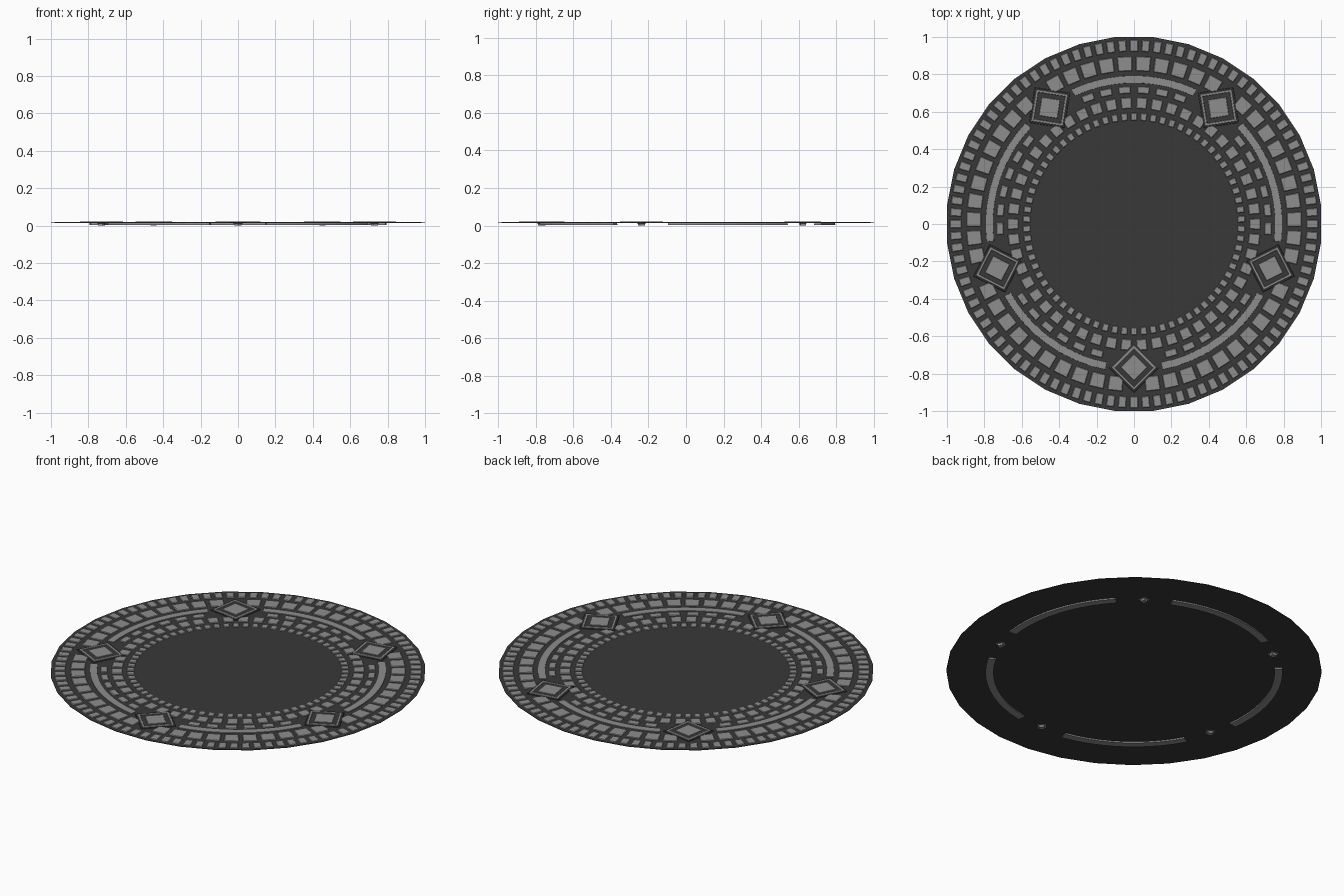
import bpy, bmesh
from math import pi, cos, sin, radians

if "Cube" in bpy.data.objects:
    bpy.data.objects.remove(bpy.data.objects["Cube"])

Z_BASE, Z_TOP = 0.016, 0.019


def material(name, v):
    m = bpy.data.materials.new(name)
    m.diffuse_color = (v, v, v, 1)
    m.use_nodes = True
    m.node_tree.nodes["Principled BSDF"].inputs["Base Color"].default_value = m.diffuse_color
    return m


DARK = material("dark_stone", 0.04)
LIGHT = material("light_stone", 0.27)


def finish(name, bm, mat):
    bmesh.ops.recalc_face_normals(bm, faces=bm.faces)
    me = bpy.data.meshes.new(name)
    bm.to_mesh(me)
    bm.free()
    me.materials.append(mat)
    ob = bpy.data.objects.new(name, me)
    bpy.context.collection.objects.link(ob)
    return ob


def polar(r, a, z):
    return (r * cos(a), r * sin(a), z)


def arc_block(bm, r0, r1, a0, a1, z0, z1, steps=1, taper=0.0):
    """Curved block between two radii and two angles, narrower on top."""
    rows = []
    for i in range(steps + 1):
        t = i / steps
        a = a0 + (a1 - a0) * t
        at = a0 + taper / r1 + (a1 - a0 - 2 * taper / r1) * t
        rows.append([bm.verts.new(p) for p in (
            polar(r0, a, z0), polar(r1, a, z0),
            polar(r1 - taper, at, z1), polar(r0 + taper, at, z1))])
    for u, v in zip(rows, rows[1:]):
        for k in range(4):
            j = (k + 1) % 4
            bm.faces.new((u[k], u[j], v[j], v[k]))
    bm.faces.new(rows[0])
    bm.faces.new(rows[-1])


DIAMONDS = [-pi / 2 + 2 * pi * k / 5 for k in range(5)]
DR, DH = 0.768, 0.135   # centre radius and half diagonal of the diamonds


def under_diamond(r, a, margin):
    for d in DIAMONDS:
        x = r * cos(a - d) - DR
        y = r * sin(a - d)
        if abs(x) + abs(y) < DH + margin:
            return True
    return False


# base disc, 32 sided with flats on the axes
bm = bmesh.new()
R = 1 / cos(pi / 32)
lo = [bm.verts.new(polar(R, 2 * pi * (i + .5) / 32, Z_BASE - 0.003)) for i in range(32)]
hi = [bm.verts.new(polar(R, 2 * pi * (i + .5) / 32, Z_BASE)) for i in range(32)]
bm.faces.new(lo)
bm.faces.new(hi)
for i in range(32):
    j = (i + 1) % 32
    bm.faces.new((lo[i], lo[j], hi[j], hi[i]))
finish("base_disc", bm, DARK)

# rings of tiles: name, inner radius, outer radius, count, fill, phase, margin
ROWS = [
    ("outer_tiles", 0.922, 0.985, 96, 0.70, 0.0, 0.0),
    ("wide_tiles", 0.818, 0.898, 55, 0.80, 0.0, 0.0),
    ("upper_inner_tiles", 0.698, 0.738, 45, 0.66, 0.0, 0.03),
    ("middle_inner_tiles", 0.617, 0.678, 50, 0.72, 0.5, 0.0),
    ("inner_rim_tiles", 0.553, 0.595, 70, 0.68, 0.0, 0.0),
]
for name, r0, r1, n, fill, phase, margin in ROWS:
    bm = bmesh.new()
    step = 2 * pi / n
    for i in range(n):
        a = -pi / 2 + (i + phase) * step
        if not under_diamond((r0 + r1) / 2, a, margin):
            h = step * fill / 2
            arc_block(bm, r0, r1, a - h, a + h, Z_BASE - 0.001, Z_TOP, taper=0.004)
    finish(name, bm, LIGHT)

# five long curved bars, reaching through the disc
bm = bmesh.new()
for d in DIAMONDS:
    m = d + pi / 5
    arc_block(bm, 0.752, 0.795, m - radians(25), m + radians(25), 0.004, Z_TOP, 10, 0.003)
finish("curved_bars", bm, LIGHT)


def square(bm, a, h, z):
    c = (DR * cos(a), DR * sin(a))
    return [bm.verts.new((c[0] + h * cos(a + k * pi / 2), c[1] + h * sin(a + k * pi / 2), z))
            for k in range(4)]


def stack(bm, a, profile):
    loops = [square(bm, a, h, z) for h, z in profile]
    for u, v in zip(loops, loops[1:]):
        for k in range(4):
            j = (k + 1) % 4
            bm.faces.new((u[k], u[j], v[j], v[k]))
    return loops


# diamond plaques: dark plate, light frame, light centre stone
plate, frame, gem = bmesh.new(), bmesh.new(), bmesh.new()
for a in DIAMONDS:
    for bm, prof in ((plate, [(DH, Z_BASE - 0.001), (DH - 0.003, 0.0195)]),
                     (gem, [(0.02, 0.0), (0.02, 0.012), (0.073, 0.017), (0.068, 0.0215)])):
        loops = stack(bm, a, prof)
        bm.faces.new(loops[0])
        bm.faces.new(loops[-1])
    prof = [(0.122, 0.019), (0.119, 0.0215), (0.105, 0.0215), (0.102, 0.019), (0.122, 0.019)]
    stack(frame, a, prof)
    bmesh.ops.remove_doubles(frame, verts=frame.verts, dist=1e-5)
finish("diamond_plates", plate, DARK)
finish("diamond_frames", frame, LIGHT)
finish("diamond_centres", gem, LIGHT)
